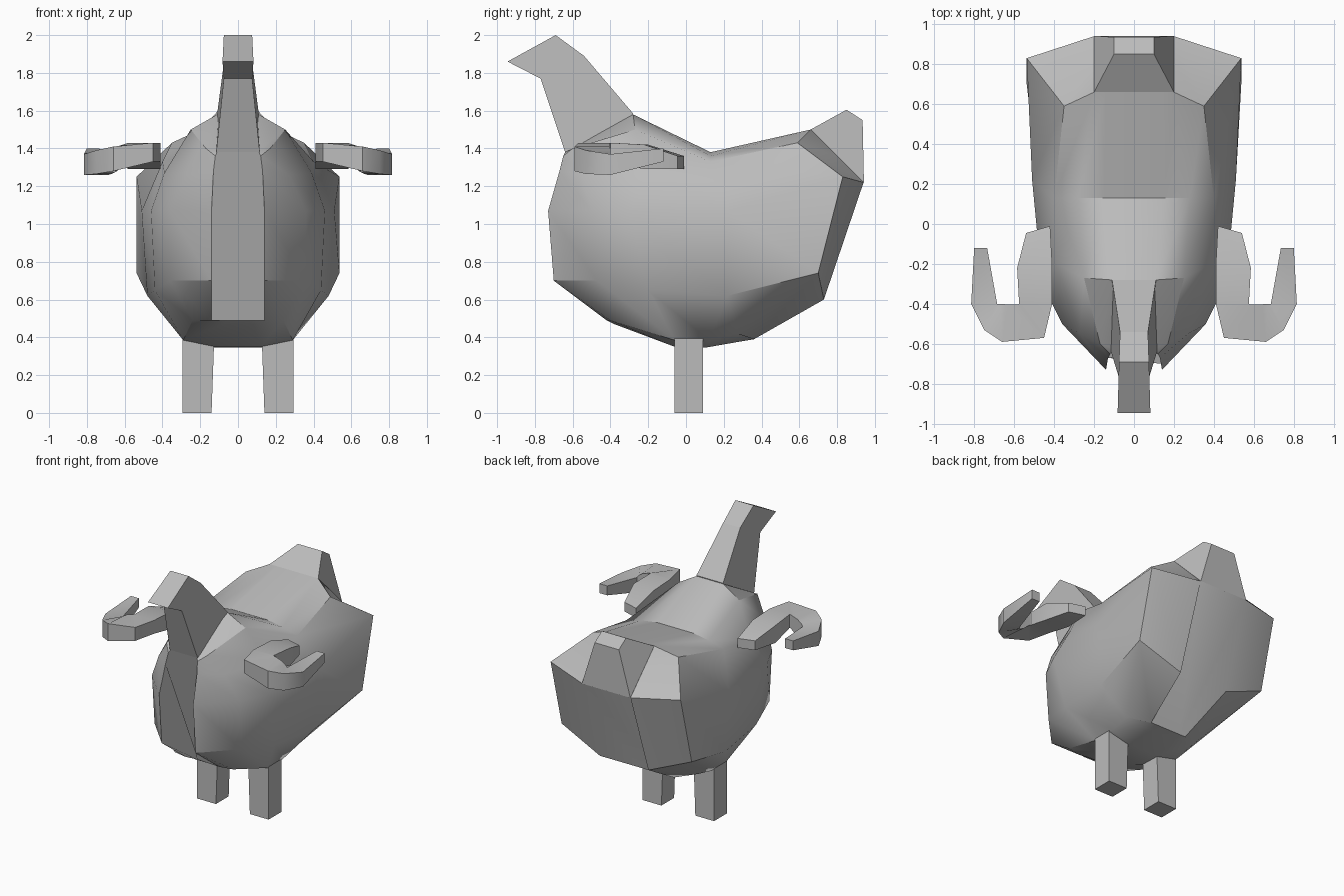
import bpy, bmesh, math

grey = bpy.data.materials.new("plain grey")
grey.diffuse_color = (0.5, 0.5, 0.5, 1)


def finish(name, bm, angle=0):
    bmesh.ops.remove_doubles(bm, verts=bm.verts, dist=0.0005)
    bmesh.ops.recalc_face_normals(bm, faces=bm.faces)
    me = bpy.data.meshes.new(name)
    bm.to_mesh(me)
    bm.free()
    ob = bpy.data.objects.new(name, me)
    bpy.context.collection.objects.link(ob)
    me.materials.append(grey)
    if angle:
        bpy.ops.object.select_all(action='DESELECT')
        ob.select_set(True)
        bpy.context.view_layer.objects.active = ob
        bpy.ops.object.shade_smooth_by_angle(angle=math.radians(angle))
    return ob


def loft(name, rings, angle=0):
    """Bridge closed rings of equal length and cap both ends."""
    bm = bmesh.new()
    vs = [[bm.verts.new(p) for p in r] for r in rings]
    n = len(rings[0])
    for a, b in zip(vs, vs[1:]):
        for i in range(n):
            j = (i + 1) % n
            bm.faces.new((a[i], a[j], b[j], b[i]))
    bm.faces.new(vs[0])
    bm.faces.new(vs[-1])
    return finish(name, bm, angle)


def mirrored(half):
    """Complete a right-hand half ring running from top to bottom."""
    return half + [(-x, y, z) for x, y, z in reversed(half)]


# Body: half rings from the chest to the rump
body = [
    [(.11, -.64, 1.38), (.12, -.65, 1.36), (.13, -.67, 1.28), (.14, -.73, 1.07),
     (.14, -.70, .70), (.14, -.42, .49), (.05, -.41, .49)],
    [(.11, -.62, 1.39), (.17, -.60, 1.40), (.27, -.55, 1.26), (.36, -.50, 1.07),
     (.36, -.47, .70), (.24, -.40, .49), (.08, -.38, .47)],
    [(.11, -.28, 1.58), (.25, -.27, 1.50), (.39, -.20, 1.27), (.46, -.30, 1.07),
     (.44, -.20, .65), (.29, -.06, .385), (.12, -.06, .35)],
    [(.15, .13, 1.38), (.28, .13, 1.36), (.40, .13, 1.33), (.51, .22, 1.07),
     (.48, .22, .62), (.29, .12, .385), (.12, .10, .345)],
    [(.14, .66, 1.50), (.20, .66, 1.50), (.35, .59, 1.43), (.537, .83, 1.25),
     (.537, .70, .74), (.29, .27, .42), (.12, .30, .38)],
    [(.14, .66, 1.50), (.20, .67, 1.49), (.20, .80, 1.36), (.20, .94, 1.22),
     (.20, .73, .60), (.15, .36, .39), (.10, .36, .39)],
]
loft("body", [mirrored(r) for r in body], 35)

# Neck and beaked head: side profile as (y, z, half width)
head = [(-.60, 1.34, .11), (-.64, 1.38, .115), (-.77, 1.77, .075), (-.945, 1.86, .082),
        (-.69, 2.0, .075), (-.54, 1.89, .07), (-.28, 1.585, .11), (-.30, 1.5, .11)]
loft("neck_and_head", [[(s * w, y, z) for y, z, w in head] for s in (-1, 1)])

# Tail wedge
tail = [(.66, 1.50, .20), (.85, 1.605, .10), (.935, 1.55, .10), (.942, 1.22, .20)]
loft("tail", [[(s * w, y, z) for y, z, w in tail] for s in (-1, 1)])

# Curled horns: outer x, y, inner x, y, top, bottom
horn = [(.42, -.01, .54, -.045, 1.36, 1.29), (.41, -.20, .585, -.22, 1.42, 1.29),
        (.41, -.40, .575, -.40, 1.43, 1.33), (.45, -.57, .58, -.403, 1.43, 1.33),
        (.66, -.59, .64, -.402, 1.41, 1.28), (.75, -.53, .67, -.40, 1.39, 1.265),
        (.815, -.40, .685, -.40, 1.37, 1.26), (.80, -.12, .735, -.12, 1.40, 1.33)]
for side, s in (("left", -1), ("right", 1)):
    loft(side + "_horn", [[(s * a, b, t), (s * c, d, t), (s * c, d, u), (s * a, b, u)]
                          for a, b, c, d, t, u in horn], 30)
    # Legs
    loft(side + "_leg", [[(s * a, -.06, z), (s * b, -.06, z), (s * b, .09, z), (s * a, .09, z)]
                         for a, b, z in ((.14, .295, 0), (.125, .295, .42))])
